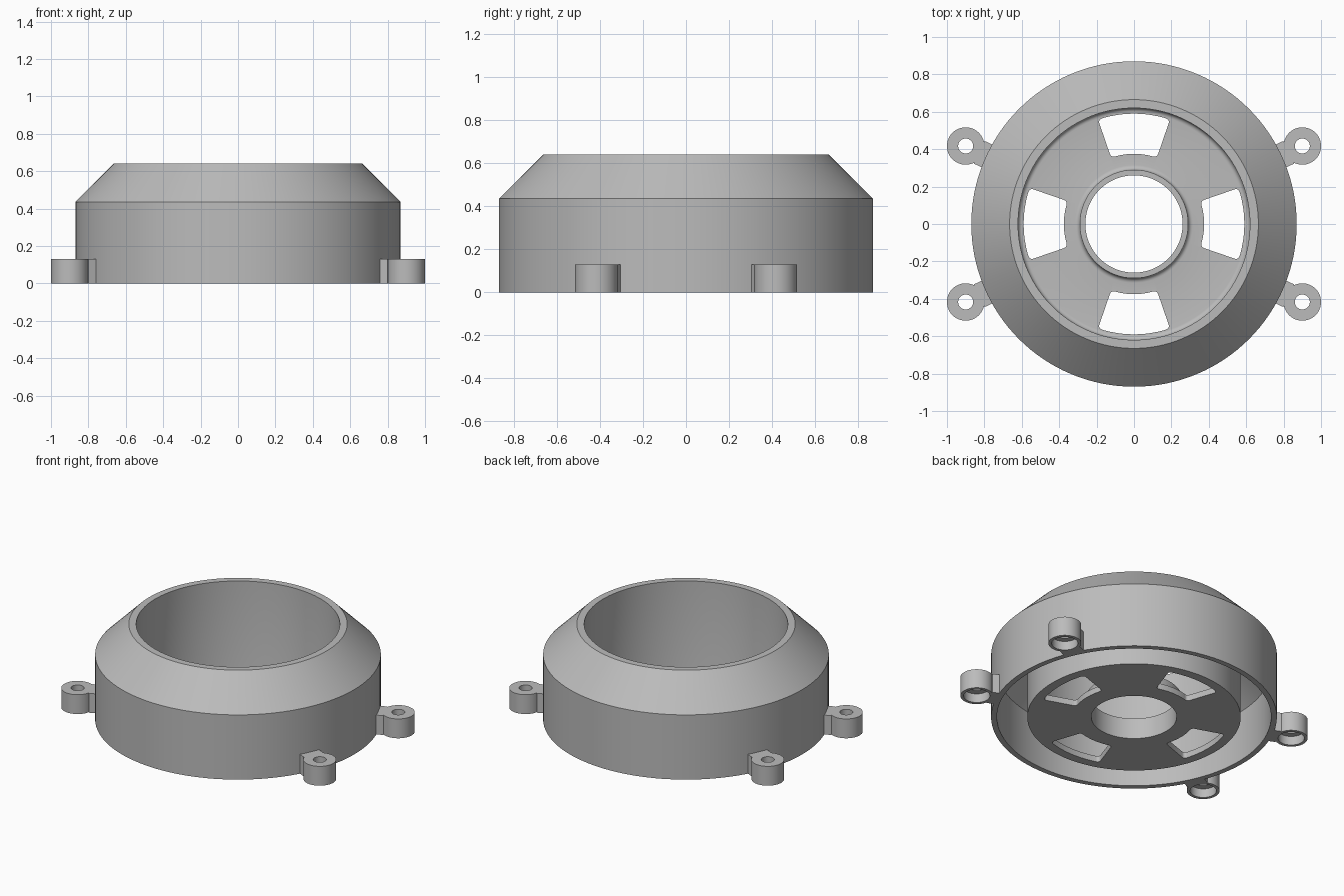
import bpy, bmesh
from math import sin, cos, pi, radians, atan2, hypot
from mathutils import Matrix, Vector

cube = bpy.data.objects.get("Cube")
if cube:
    bpy.data.objects.remove(cube, do_unlink=True)

GREY = (0.5, 0.5, 0.5, 1)
mat = bpy.data.materials.new("plain grey")
mat.use_nodes = True
mat.diffuse_color = GREY
mat.node_tree.nodes["Principled BSDF"].inputs["Base Color"].default_value = GREY


def finish(bm, name):
    """Turn a bmesh into a grey object."""
    bmesh.ops.recalc_face_normals(bm, faces=bm.faces)
    mesh = bpy.data.meshes.new(name)
    bm.to_mesh(mesh)
    bm.free()
    mesh.materials.append(mat)
    obj = bpy.data.objects.new(name, mesh)
    bpy.context.collection.objects.link(obj)
    return obj


def smooth(obj):
    bpy.ops.object.select_all(action="DESELECT")
    obj.select_set(True)
    bpy.context.view_layer.objects.active = obj
    bpy.ops.object.shade_smooth_by_angle(angle=radians(25))


def revolve(name, profile, steps):
    """Spin a closed (radius, height) profile around the z axis."""
    bm = bmesh.new()
    verts = [bm.verts.new((r, 0, z)) for r, z in profile]
    edges = [bm.edges.new((verts[i - 1], v)) for i, v in enumerate(verts)]
    bmesh.ops.spin(bm, geom=verts + edges, axis=(0, 0, 1), cent=(0, 0, 0),
                   angle=2 * pi, steps=steps, use_merge=True)
    bmesh.ops.remove_doubles(bm, verts=bm.verts, dist=1e-5)
    return finish(bm, name)


def prism(name, outline, z0, z1, corner=0):
    """Extrude a flat outline upwards, rounding its sharp upright edges."""
    bm = bmesh.new()
    face = bm.faces.new([bm.verts.new((x, y, z0)) for x, y in outline])
    top = bmesh.ops.extrude_face_region(bm, geom=[face])["geom"]
    bmesh.ops.translate(bm, vec=(0, 0, z1 - z0),
                        verts=[g for g in top if isinstance(g, bmesh.types.BMVert)])
    bmesh.ops.recalc_face_normals(bm, faces=bm.faces)
    if corner:
        upright = [e for e in bm.edges
                   if abs(e.verts[0].co.z - e.verts[1].co.z) > 0.01
                   and e.calc_face_angle(0) > 1]
        bmesh.ops.bevel(bm, geom=upright, offset=corner, segments=4,
                        profile=0.5, affect="EDGES")
    return finish(bm, name)


def fillet(cx, cz, radius, start, end, steps=5):
    angles = [radians(start + (end - start) * i / steps) for i in range(steps + 1)]
    return [(cx + radius * cos(a), cz + radius * sin(a)) for a in angles]


# Housing: outer wall, sloped shoulder, inner bore, floor, hub and hollow underside
FLOOR, ROUND = 0.04, 0.025
profile = [(0.87, 0), (0.87, 0.435), (0.665, 0.64), (0.62, 0.64)]
profile += fillet(0.62 - ROUND, FLOOR + ROUND, ROUND, 0, -90)
profile += fillet(0.29 + ROUND, FLOOR + ROUND, ROUND, 270, 180)
profile += [(0.29, 0.14), (0.26, 0.14), (0.26, 0), (0.65, 0),
            (0.65, 0.52), (0.835, 0.34), (0.835, 0)]
housing = revolve("housing", profile, 128)

# Four rounded windows cut through the floor
half = radians(19)
sweep = [half * (i / 6 - 1) for i in range(13)]
outline = [(0.59 * cos(a), 0.59 * sin(a)) for a in sweep]
outline += [(0.375 * cos(a), 0.375 * sin(a)) for a in reversed(sweep)]
for k in range(4):
    cutter = prism("window_cutter", outline, -0.1, 0.2, 0.02)
    cutter.data.transform(Matrix.Rotation(k * pi / 2, 4, "Z"))
    cut = housing.modifiers.new("window", "BOOLEAN")
    cut.operation, cut.solver, cut.object = "DIFFERENCE", "EXACT", cutter
    bpy.context.view_layer.objects.active = housing
    bpy.ops.object.modifier_apply(modifier=cut.name)
    bpy.data.objects.remove(cutter, do_unlink=True)
smooth(housing)

# Four counterbored mounting lugs, each joined to the wall by a short arm
LUG_X, LUG_Y, HEIGHT = 0.9, 0.417, 0.13
lug_profile = [(0.04, HEIGHT), (0.1, HEIGHT), (0.1, 0), (0.08, 0), (0.08, 0.06), (0.04, 0.06)]
arm_outline = [(0.845, -0.067), (0.911, -0.067), (0.911, 0.067), (0.845, 0.067)]
for sx, side in ((1, "left"), (-1, "right")):
    for sy, end in ((-1, "front"), (1, "back")):
        lug = revolve(f"{end}_{side}_lug", lug_profile, 48)
        lug.data.transform(Matrix.Translation((sx * LUG_X, sy * LUG_Y, 0)))
        smooth(lug)
        arm = prism(f"{end}_{side}_arm", arm_outline, 0, HEIGHT)
        arm.data.transform(Matrix.Rotation(atan2(sy * LUG_Y, sx * LUG_X), 4, "Z"))
